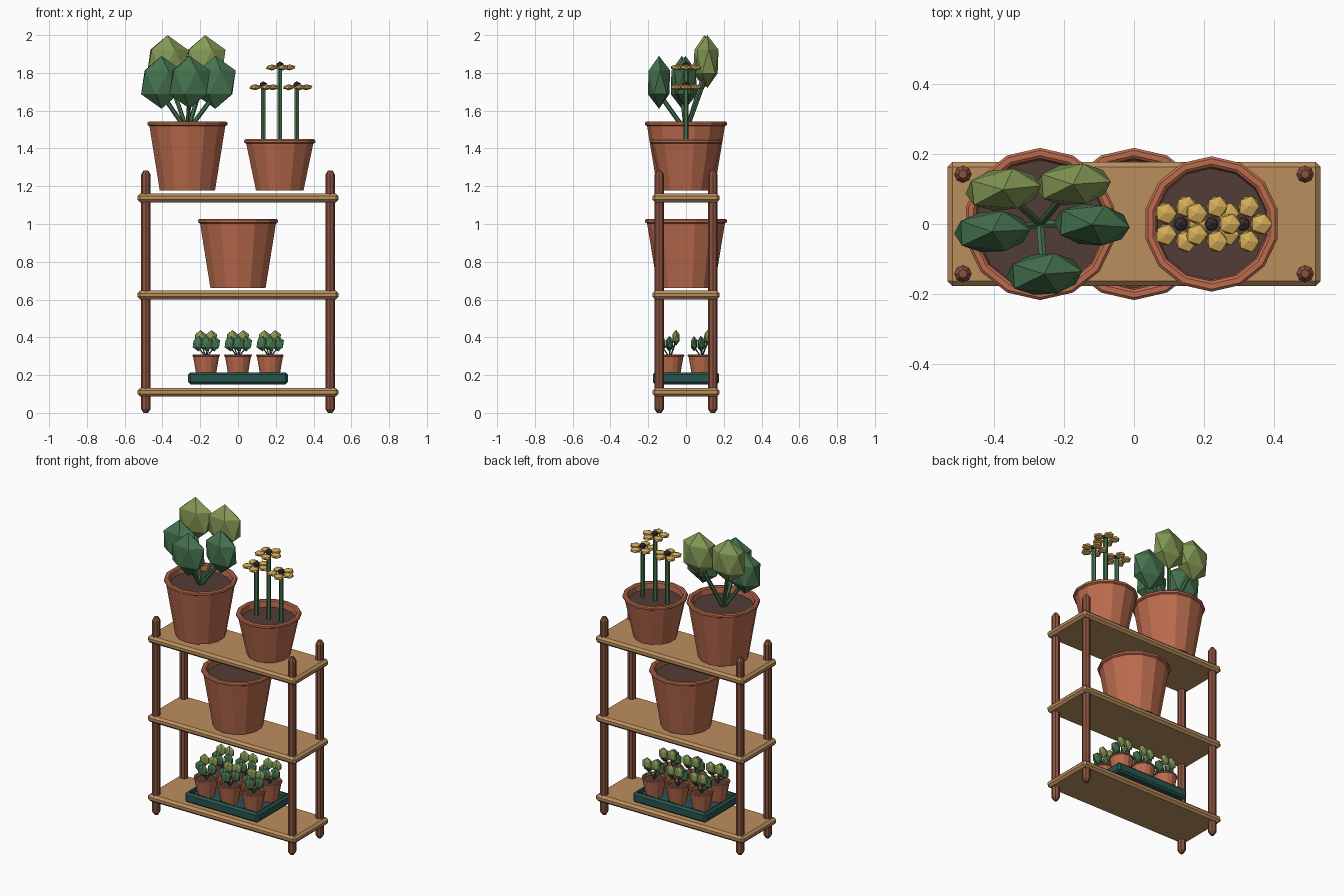
import bpy, bmesh, math
from mathutils import Vector, Matrix

cube = bpy.data.objects.get("Cube")
if cube:
    bpy.data.objects.remove(cube, do_unlink=True)


def material(name, rgb):
    m = bpy.data.materials.new(name)
    m.use_nodes = True
    m.diffuse_color = (*rgb, 1)
    m.node_tree.nodes["Principled BSDF"].inputs["Base Color"].default_value = (*rgb, 1)
    return m


TERRACOTTA = material("terracotta", (0.50, 0.15, 0.076))
POST = material("dark wood", (0.26, 0.085, 0.05))
SHELF = material("light wood", (0.50, 0.275, 0.114))
SOIL = material("soil", (0.085, 0.046, 0.038))
GREEN = material("dark green", (0.06, 0.17, 0.075))
LIME = material("light green", (0.23, 0.32, 0.09))
YELLOW = material("petal yellow", (0.67, 0.42, 0.10))
SEED = material("seed brown", (0.05, 0.03, 0.032))
TEAL = material("tray teal", (0.022, 0.09, 0.08))


def finish(bm, name, mat):
    bmesh.ops.recalc_face_normals(bm, faces=bm.faces[:])
    mesh = bpy.data.meshes.new(name)
    bm.to_mesh(mesh)
    bm.free()
    mesh.materials.append(mat)
    obj = bpy.data.objects.new(name, mesh)
    bpy.context.collection.objects.link(obj)
    return obj


def lathe(name, profile, center, sides, mat):
    """Turn a (radius, height) profile around a vertical axis."""
    bm = bmesh.new()
    c = Vector(center)
    rings = []
    for r, z in profile:
        ring = []
        for i in range(sides):
            a = math.pi / 2 + math.tau * i / sides
            ring.append(bm.verts.new(c + Vector((r * math.cos(a), r * math.sin(a), z))))
        rings.append(ring)
    for lo, hi in zip(rings, rings[1:]):
        for i in range(sides):
            j = (i + 1) % sides
            bm.faces.new((lo[i], lo[j], hi[j], hi[i]))
    bm.faces.new(rings[0][::-1])
    bm.faces.new(rings[-1])
    return finish(bm, name, mat)


def box(name, center, size, bevel, mat, recess=None):
    bm = bmesh.new()
    bmesh.ops.create_cube(bm, size=1, matrix=Matrix.Translation(center) @ Matrix.Diagonal((*size, 1)))
    bmesh.ops.bevel(bm, geom=bm.edges[:], offset=bevel, segments=1, affect='EDGES')
    if recess:
        bm.normal_update()
        top = max(bm.faces, key=lambda f: f.calc_center_median().z)
        bmesh.ops.inset_region(bm, faces=[top], thickness=recess[0])
        bmesh.ops.inset_region(bm, faces=[top], thickness=0.003, depth=-recess[1])
    return finish(bm, name, mat)


def gem(name, center, scale, mat, turn=0):
    """Faceted lump used for leaves, petals and flower centres."""
    bm = bmesh.new()
    mtx = (Matrix.Translation(center) @ Matrix.Rotation(math.radians(turn), 4, 'Z')
           @ Matrix.Diagonal((*scale, 1)))
    bmesh.ops.create_icosphere(bm, subdivisions=1, radius=1, matrix=mtx)
    return finish(bm, name, mat)


def rod(name, start, end, radius, mat):
    a, b = Vector(start), Vector(end)
    d = b - a
    bm = bmesh.new()
    mtx = Matrix.Translation((a + b) / 2) @ d.to_track_quat('Z', 'Y').to_matrix().to_4x4()
    bmesh.ops.create_cone(bm, cap_ends=True, segments=6, radius1=radius, radius2=radius,
                          depth=d.length, matrix=mtx)
    return finish(bm, name, mat)


def pot(name, center, base, rim, height, k=1.0):
    """Tapered pot with rounded lip and soil; k scales the lip thickness."""
    lip = 0.024 * k
    lathe(name, [(base, 0), (rim - 0.011 * k, height - lip), (rim, height - 0.75 * lip),
                 (rim, height - 0.25 * lip), (rim - 0.007 * k, height), (rim - 0.022 * k, height),
                 (rim - 0.030 * k, height - 0.25 * lip), (rim - 0.036 * k, height - 2.2 * lip)],
          center, 14, TERRACOTTA)
    z = height - 1.7 * lip
    lathe(name + "_soil", [(rim - 0.036 * k, z - 0.01 * k), (rim - 0.033 * k, z)], center, 14, SOIL)


# Leaf offset from the pot centre at lip height, turn, colour
LEAVES = [
    ((-0.137, -0.022, 0.21), 3, GREEN),
    ((0.148, -0.002, 0.21), -4, GREEN),
    ((0.012, -0.143, 0.21), 4, GREEN),
    ((-0.105, 0.098, 0.32), 6, LIME),
    ((0.094, 0.113, 0.32), 4, LIME),
]


def leafy_plant(name, center, k=1.0):
    c = Vector(center)
    for i, (off, turn, mat) in enumerate(LEAVES):
        tip = Vector(off) * k
        gem(f"{name}_leaf_{i}", c + tip, (0.121 * k, 0.067 * k, 0.14 * k), mat, turn)
        rod(f"{name}_stem_{i}", c + Vector((0, 0, -0.05 * k)), c + tip - Vector((0, 0, 0.06 * k)),
            0.012 * k, GREEN)


def flower(name, x, base_z, head_z):
    rod(name + "_stem", (x, 0, base_z), (x, 0, head_z), 0.014, GREEN)
    for i in range(5):
        a = math.tau * i / 5
        gem(f"{name}_petal_{i}", (x + 0.052 * math.cos(a), 0.052 * math.sin(a), head_z),
            (0.035, 0.033, 0.016), YELLOW, math.degrees(a))
    gem(name + "_centre", (x, 0, head_z + 0.012), (0.022, 0.022, 0.02), SEED)


# Stand: four posts and three shelves
for sx, side in ((1, "left"), (-1, "right")):
    for sy, end in ((-1, "front"), (1, "back")):
        lathe(f"{end}_{side}_post",
              [(0.012, 0), (0.025, 0.02), (0.025, 1.262), (0.012, 1.283)],
              (0.488 * sx, 0.142 * sy, 0), 8, POST)
for level, z in (("bottom", 0.109), ("middle", 0.624), ("top", 1.138)):
    box(level + "_shelf", (0, 0, z), (1.064, 0.354, 0.046), 0.014, SHELF)

# Large pots
pot("leafy_pot", (-0.268, 0, 1.177), 0.15, 0.217, 0.365)
leafy_plant("leafy_plant", (-0.268, 0, 1.54))
pot("empty_pot", (0, 0, 0.662), 0.15, 0.217, 0.365)
pot("flower_pot", (0.221, 0, 1.177), 0.129, 0.193, 0.272)

# Flowers
for name, x, z in (("right_flower", 0.133, 1.724), ("tall_flower", 0.221, 1.829),
                   ("left_flower", 0.311, 1.724)):
    flower(name, x, 1.4, z)

# Seedling tray
box("tray", (0, 0, 0.183), (0.528, 0.352, 0.064), 0.012, TEAL, recess=(0.012, 0.025))
for row, y in enumerate((-0.084, 0.084)):
    for col, x in enumerate((-0.169, 0, 0.169)):
        pot(f"seedling_pot_{row}_{col}", (x, y, 0.188), 0.051, 0.075, 0.12, 0.42)
        leafy_plant(f"seedling_{row}_{col}", (x, y, 0.305), 0.29)
